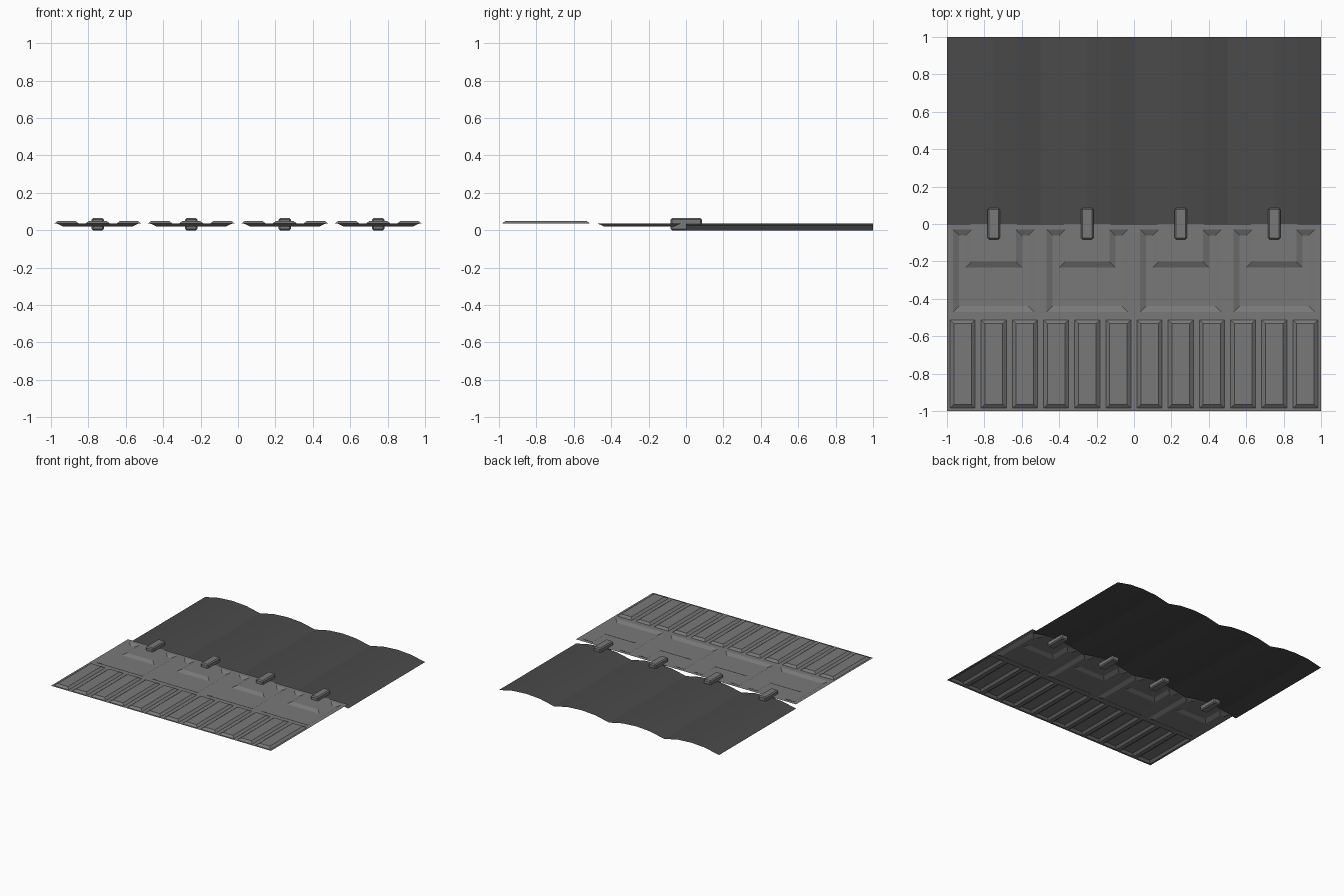
import bpy
import bmesh

if "Cube" in bpy.data.objects:
    bpy.data.objects.remove(bpy.data.objects["Cube"])

SHEET_Z = 0.035
RELIEF = 0.015
CELLS = [-0.75, -0.25, 0.25, 0.75]


def material(name, grey):
    mat = bpy.data.materials.new(name)
    mat.use_nodes = True
    colour = (grey, grey, grey, 1)
    mat.diffuse_color = colour
    bsdf = mat.node_tree.nodes["Principled BSDF"]
    bsdf.inputs["Base Color"].default_value = colour
    bsdf.inputs["Roughness"].default_value = 0.8
    return mat


def add_object(name, bm, mat):
    mesh = bpy.data.meshes.new(name)
    bm.to_mesh(mesh)
    bm.free()
    mesh.materials.append(mat)
    obj = bpy.data.objects.new(name, mesh)
    bpy.context.collection.objects.link(obj)
    return obj


def grid(xs, ys, height):
    """Upward-facing sheet on the given grid lines."""
    bm = bmesh.new()
    rows = [[bm.verts.new((x, y, height(x))) for x in xs] for y in ys]
    for a, b in zip(rows, rows[1:]):
        for i in range(len(xs) - 1):
            bm.faces.new((a[i], a[i + 1], b[i + 1], b[i]))
    bm.normal_update()
    return bm


def emboss(bm, chosen, slope, dz):
    """Inset the chosen areas and shift them, leaving sloped walls."""
    faces = [f for f in bm.faces if chosen(f.calc_center_median())]
    bmesh.ops.inset_region(bm, faces=faces, thickness=slope, use_even_offset=True)
    for v in {v for f in faces for v in f.verts}:
        v.co.z += dz
    bm.normal_update()


metal = material("mid grey metal", 0.19)
dark = material("dark grey sheet", 0.068)

# Front strip with twelve raised panels
pitch = 2 / 12
centres = [-1 + pitch * (i + 0.5) for i in range(12)]
xs = [-1] + [c + s * 0.067 for c in centres for s in (-1, 1)] + [1]
bm = grid(xs, [-1, -0.985, -0.512, -0.5], lambda x: SHEET_Z)
emboss(bm, lambda c: -0.9 < c.y < -0.6 and min(abs(c.x - m) for m in centres) < 0.05,
       0.02, RELIEF)
add_object("panelled_strip", bm, metal)

# Middle strip with four U-shaped troughs
xs = [-1] + [c + d for c in CELLS for d in (-0.217, -0.118, 0.118, 0.217)] + [1]
bm = grid(xs, [-0.5, -0.47, -0.2, -0.03, 0], lambda x: SHEET_Z)


def in_trough(c):
    off = min(abs(c.x - m) for m in CELLS)
    return -0.47 < c.y < -0.03 and off < 0.217 and (off > 0.118 or c.y < -0.2)


emboss(bm, in_trough, 0.032, -RELIEF)
add_object("trough_strip", bm, metal)

# Rear sheet, arched over each cell
arch = [0, 0.027, SHEET_Z, 0.027]
xs = [-1 + i * 0.125 for i in range(17)]
bm = grid(xs, [0, 1], lambda x: arch[round((x + 1) / 0.125) % 4])
add_object("arched_rear_sheet", bm, dark)

# Bevelled clips joining both halves
for i, x in enumerate(CELLS):
    bm = bmesh.new()
    bmesh.ops.create_cube(bm, size=1)
    bmesh.ops.scale(bm, vec=(0.066, 0.168, 0.065), verts=bm.verts)
    bmesh.ops.translate(bm, vec=(x, 0.001, 0.0325), verts=bm.verts)
    bmesh.ops.bevel(bm, geom=bm.edges[:], offset=0.008, segments=1, affect="EDGES")
    add_object(f"clip_{i + 1}", bm, metal)
